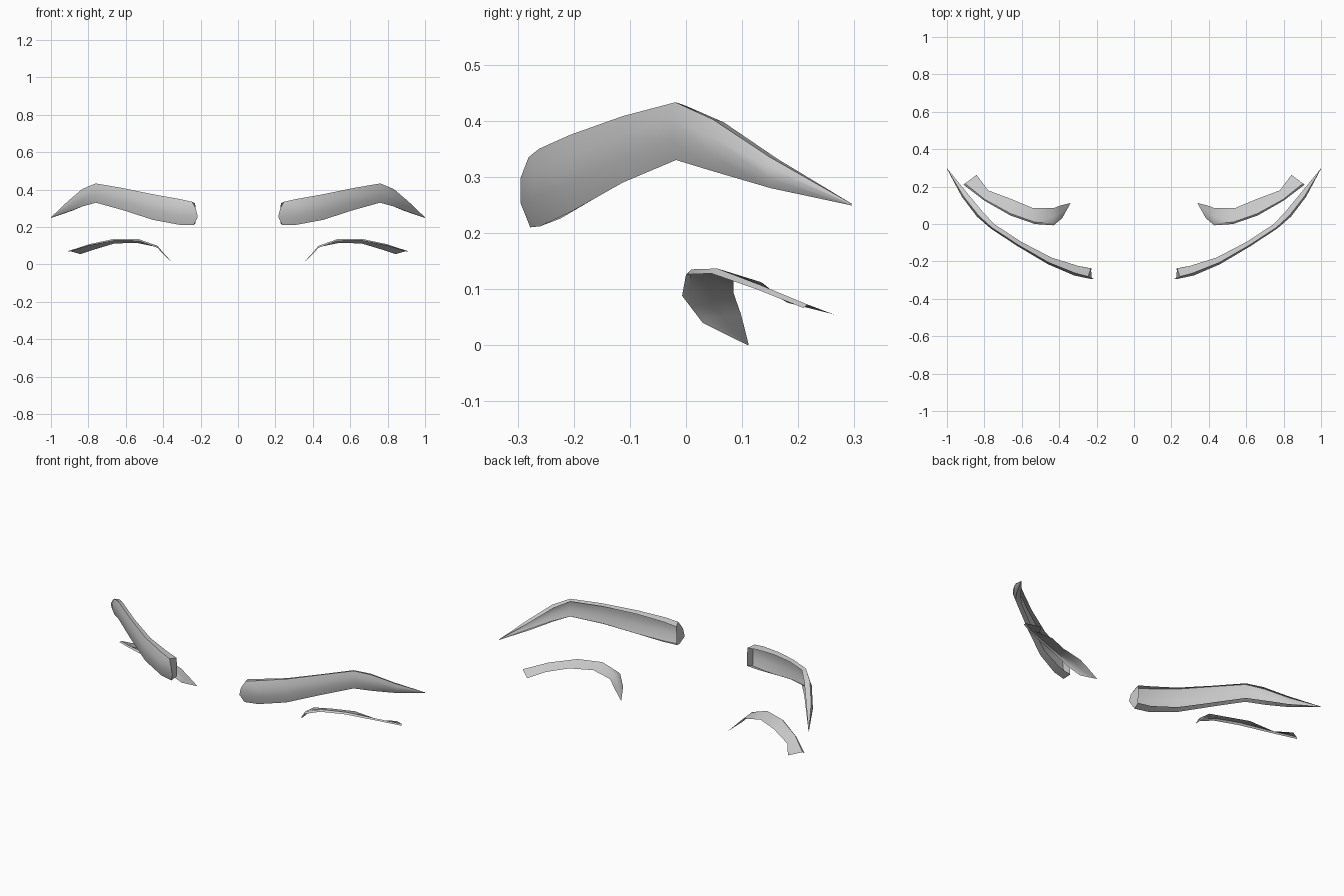
import bpy
from mathutils import Vector

cube = bpy.data.objects.get("Cube")
if cube:
    bpy.data.objects.remove(cube, do_unlink=True)

grey = bpy.data.materials.new("soft_grey")
grey.use_nodes = True
colour = (0.6, 0.6, 0.6, 1)
grey.diffuse_color = colour
grey.node_tree.nodes["Principled BSDF"].inputs["Base Color"].default_value = colour


def loft(name, rings, cap_start=False):
    """Skin equal-length rows of points, then mirror to the other side."""
    n = len(rings[0])
    verts = [p for ring in rings for p in ring]
    faces = []
    for i in range(len(rings) - 1):
        for j in range(n - 1):
            a, b = i * n + j, (i + 1) * n + j
            faces.append((a, a + 1, b + 1, b))
    if cap_start:
        faces.append(tuple(reversed(range(n))))
    mesh = bpy.data.meshes.new(name)
    mesh.from_pydata(verts, [], faces)
    mesh.materials.append(grey)
    mesh.validate()
    obj = bpy.data.objects.new(name, mesh)
    bpy.context.collection.objects.link(obj)
    bpy.ops.object.select_all(action="DESELECT")
    obj.select_set(True)
    bpy.context.view_layer.objects.active = obj
    bpy.ops.object.shade_smooth_by_angle(angle=0.9)
    mirror = obj.modifiers.new("Mirror", "MIRROR")
    mirror.use_mirror_merge = False
    return obj


# Eyebrow stations: x, front y, bottom z, top z, depth
brow = [
    (0.25, -0.295, 0.21, 0.335, 0.06),
    (0.32, -0.275, 0.212, 0.35, 0.055),
    (0.46, -0.215, 0.238, 0.375, 0.04),
    (0.62, -0.12, 0.29, 0.408, 0.03),
    (0.765, -0.025, 0.33, 0.433, 0.03),
    (0.84, 0.04, 0.31, 0.403, 0.04),
    (0.92, 0.145, 0.28, 0.335, 0.035),
    (1.0, 0.295, 0.249, 0.252, 0.002),
]
# Hollow cross-section: depth share, height share, inward bulge of the blunt end
section = [(1, 0.94, 0.1), (0.25, 1, 0), (0, 0.7, 0.7), (0, 0.35, 1),
           (0.3, 0, 0.25), (1, 0.1, 0.2)]

rings = []
for i, (x, y, low, high, depth) in enumerate(brow):
    before, after = brow[max(i - 1, 0)], brow[min(i + 1, len(brow) - 1)]
    along = Vector((after[0] - before[0], after[1] - before[1])).normalized()
    rings.append([
        (x - along.y * depth * d - (0.035 * bulge if i == 0 else 0),
         y + along.x * depth * d,
         low + (high - low) * h)
        for d, h, bulge in section])
loft("eyebrows", rings, cap_start=True)

# Eyelash edges, from the inner tip outward
front = [(0.34, 0.11, 0), (0.385, 0.03, 0.045), (0.43, -0.007, 0.1),
         (0.53, 0, 0.138), (0.66, 0.045, 0.14), (0.8, 0.125, 0.112),
         (0.912, 0.21, 0.075)]
back = [(0.341, 0.112, 0), (0.395, 0.098, 0.055), (0.43, 0.085, 0.092),
        (0.54, 0.085, 0.115), (0.66, 0.135, 0.112), (0.78, 0.18, 0.076),
        (0.842, 0.263, 0.055)]

rows = []
for f, b in zip(front, back):
    f, b = Vector(f), Vector(b)
    lip = f - Vector((0, 0, 0.012 * min(1, f.z / 0.1)))
    rows.append([b, f.lerp(b, 0.5), f.lerp(b, 0.12), lip])
loft("lower_eyelashes", rows)
